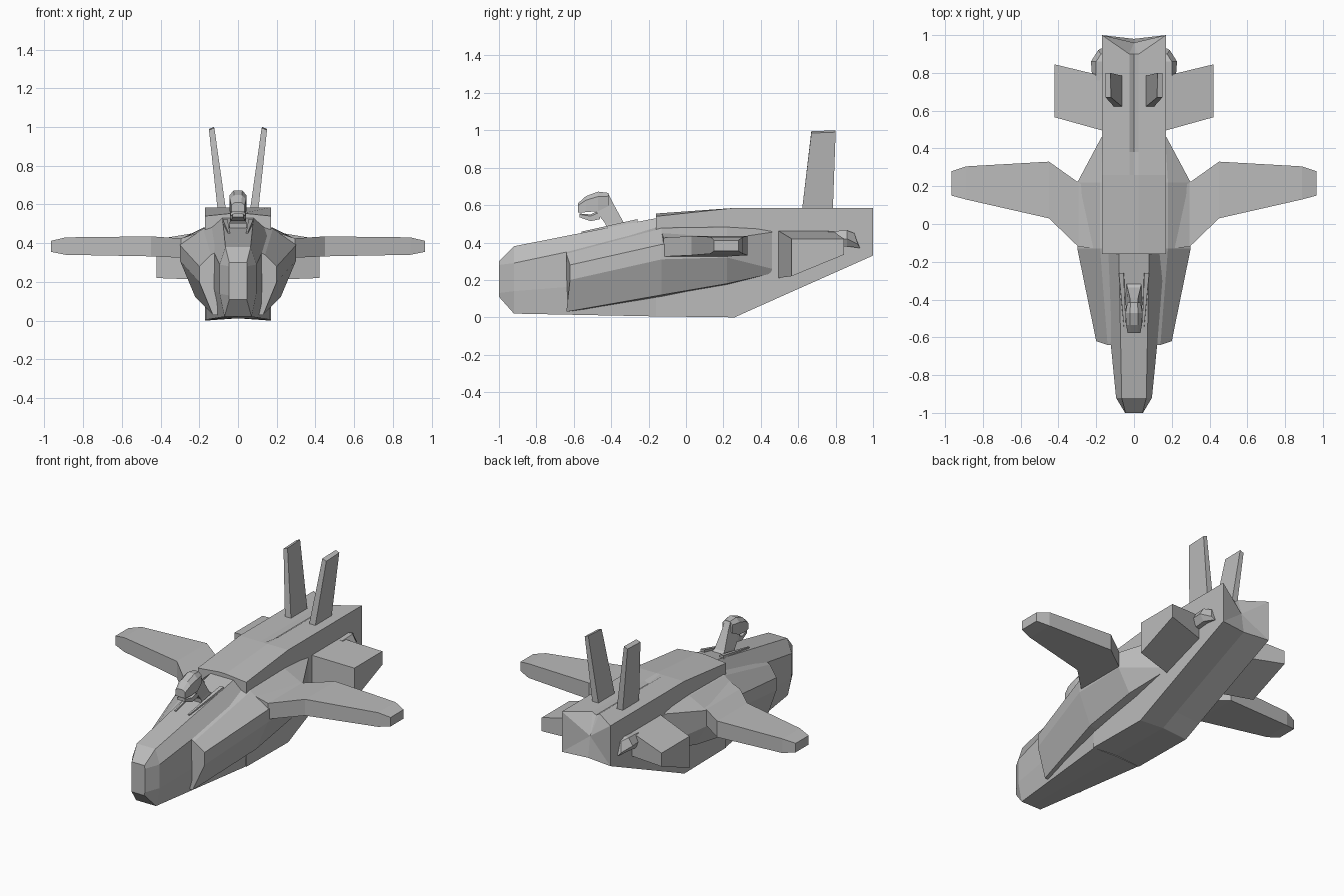
import bpy, bmesh
from mathutils import Vector

grey = bpy.data.materials.new("plain grey")
grey.diffuse_color = (0.5, 0.5, 0.5, 1)


def loft(name, rings, tail=None):
    """Bridge rings of 3D points; cap both ends, optionally with a fan to a tail point."""
    bm = bmesh.new()
    vs = [[bm.verts.new(p) for p in r] for r in rings]
    n = len(rings[0])
    for a, b in zip(vs, vs[1:]):
        for i in range(n):
            j = (i + 1) % n
            bm.faces.new((a[i], a[j], b[j], b[i]))
    bm.faces.new(vs[0])
    if tail:
        t = bm.verts.new(tail)
        for i in range(n):
            bm.faces.new((vs[-1][i], vs[-1][(i + 1) % n], t))
    else:
        bm.faces.new(vs[-1])
    bmesh.ops.remove_doubles(bm, verts=bm.verts, dist=0.0005)
    bmesh.ops.recalc_face_normals(bm, faces=bm.faces)
    me = bpy.data.meshes.new(name)
    bm.to_mesh(me)
    bm.free()
    me.materials.append(grey)
    ob = bpy.data.objects.new(name, me)
    bpy.context.collection.objects.link(ob)
    return ob


def pair(name, rings):
    """Build a part on both sides."""
    for side, s in (("right", 1), ("left", -1)):
        loft(f"{name}_{side}", [[(s * x, y, z) for x, y, z in r] for r in rings])


def whole(half):
    """Half ring (top centre to bottom centre) to full ring."""
    return half + [(-x, y, z) for x, y, z in half[-2:0:-1]]


def section(y, pts):
    return whole([(x, y, z) for x, z in pts])


# Nose with faceted tip
loft("nose", [
    section(-1.0, [(0, .30), (.045, .30), (.047, .28), (.047, .13), (.045, .11), (0, .11)]),
    section(-.92, [(0, .38), (.065, .38), (.095, .29), (.095, .14), (.07, .02), (0, .02)]),
    section(-.16, [(0, .53), (.08, .53), (.17, .45), (.17, .20), (.165, .005), (0, .012)]),
])


# Main body with shallow groove along the spine and hollowed stern
def body(y, top, groove, bottom, shoulder):
    return section(y, [(0, top - groove), (.025, top), (.17, shoulder),
                       (.17, shoulder - .12), (.17, bottom), (0, bottom + .012)])


stern = whole([(0, .9, .57), (.025, .9, .585), (.17, 1, .585),
               (.17, 1, .46), (.17, 1, .33), (0, .98, .33)])
loft("main_body", [body(-.16, .555, 0, .005, .54), body(.26, .585, 0, 0, .585),
                   body(.38, .585, .015, .054, .585), stern], tail=(0, .96, .46))

# Side pods, tapering into the body behind
pods = [
    (-.64, [(.10, .36), (.14, .34), (.20, .28), (.20, .20), (.13, .03), (.08, .03)]),
    (-.13, [(.10, .50), (.18, .475), (.30, .39), (.30, .31), (.22, .12), (.10, .10)]),
    (.22, [(.10, .50), (.18, .48), (.30, .42), (.30, .32), (.22, .18), (.10, .17)]),
    (.46, [(.10, .48), (.165, .47), (.172, .455), (.172, .26), (.165, .235), (.10, .23)]),
]
pair("side_pod", [[(x, y + (.02 if i == 0 and x > .19 else 0), z) for x, z in p]
                  for i, (y, p) in enumerate(pods)])


# Slabs given by x, front y, back y, bottom z, top z
def slab(x, y0, y1, z0, z1):
    return [(x, y0, z0), (x, y1, z0), (x, y1, z1), (x, y0, z1)]


# Main wings
pair("wing", [slab(.20, -.13, .16, .31, .455), slab(.295, -.12, .22, .325, .425),
              slab(.45, .03, .33, .332, .435), slab(.89, .13, .305, .34, .43),
              slab(.965, .15, .28, .355, .412)])

# Tail wedge fins, shallower towards the back
pair("tail_block", [
    [(x, y0, z0), (x, y1, z1), (x, y1, zt), (x, y0, zt)]
    for x, y0, y1, z0, z1, zt in ((.15, .49, .78, .21, .31, .465),
                                  (.42, .565, .845, .22, .335, .42))])

# Small thrusters behind the tail blocks
pair("thruster", [
    [(.14, .76, .37), (.20, .76, .37), (.22, .76, .42), (.20, .76, .46), (.14, .76, .46)],
    [(.14, .86, .38), (.20, .86, .38), (.228, .86, .42), (.20, .86, .465), (.14, .86, .465)],
    [(.14, .93, .37), (.175, .93, .37), (.19, .92, .39), (.175, .90, .45), (.14, .90, .45)]])

# Upright tail fins, leaning out
pair("upright_fin", [
    [(.062, .62, .57), (.105, .62, .57), (.105, .785, .57), (.062, .785, .57)],
    [(.122, .67, .995), (.15, .67, .985), (.15, .80, .99), (.125, .80, 1.0)]])


# Figurehead: neck rising from the deck, then head and jaw
def bar(y, z, w, h, lean=0):
    return [(-w, y - lean, z - h), (w, y - lean, z - h), (w, y + lean * .2, z + h * .5),
            (w * .5, y + lean, z + h), (-w * .5, y + lean, z + h), (-w, y + lean * .2, z + h * .5)]


loft("figurehead_neck", [
    [(-.05, -.42, .43), (.05, -.42, .43), (.05, -.26, .46), (-.05, -.26, .46)],
    [(-.043, -.43, .50), (.043, -.43, .50), (.035, -.335, .51), (-.035, -.335, .51)],
    [(-.04, -.485, .57), (.04, -.485, .57), (.022, -.39, .61), (-.022, -.39, .61)],
    [(-.035, -.48, .62), (.035, -.48, .62), (.02, -.415, .66), (-.02, -.415, .66)]])
loft("figurehead_head", [bar(-.415, .63, .035, .035), bar(-.47, .62, .045, .052),
                         bar(-.535, .605, .042, .043), bar(-.577, .585, .034, .025)])
loft("figurehead_jaw", [bar(-.46, .55, .04, .025), bar(-.51, .532, .036, .018),
                        bar(-.57, .545, .028, .010)])
# Low rails beside the neck
pair("neck_rail", [
    [(.045, -.26, .47), (.085, -.26, .47), (.080, -.26, .525), (.055, -.26, .525)],
    [(.040, -.56, .42), (.055, -.56, .42), (.052, -.56, .458), (.042, -.56, .458)]])
